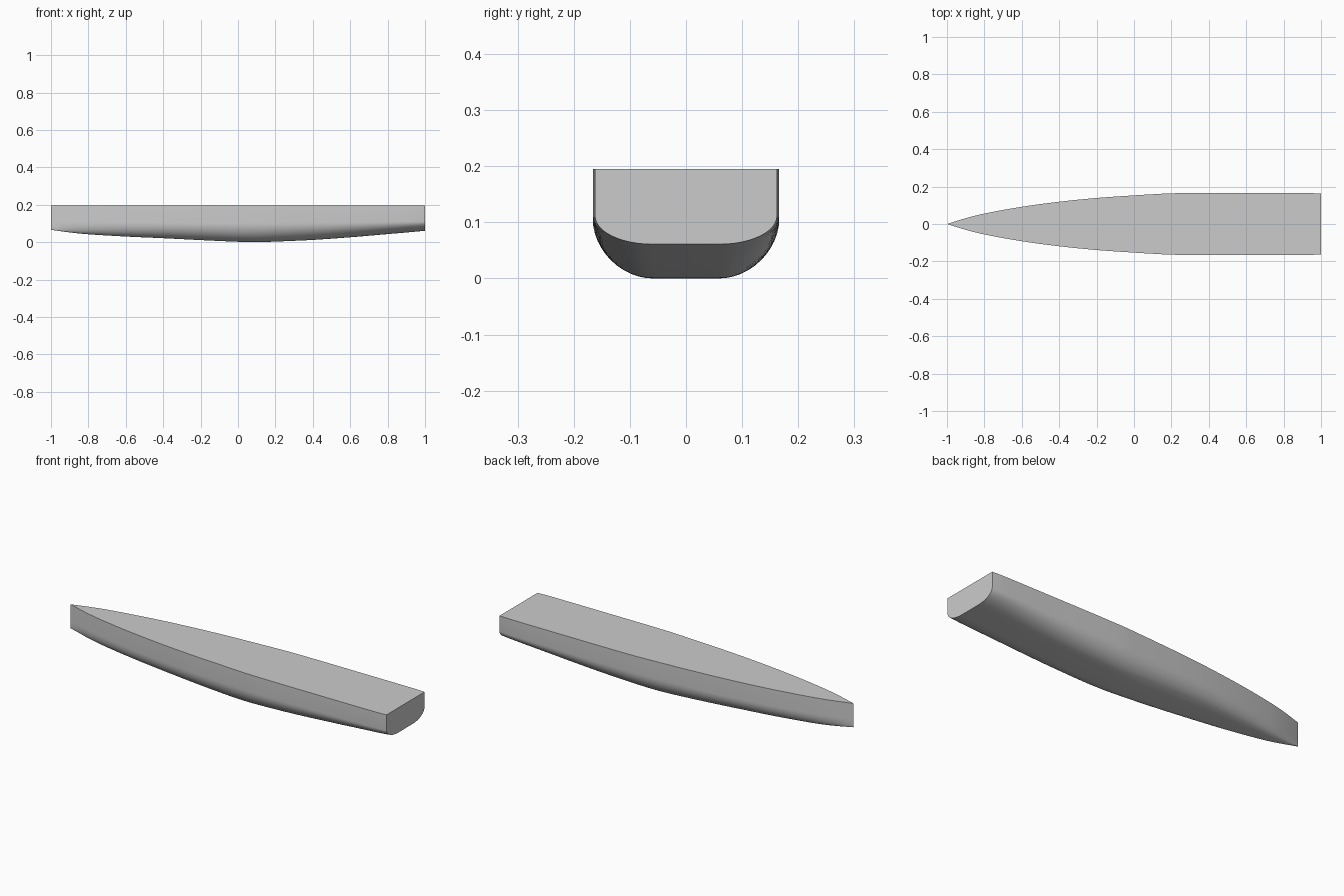
import bpy
import bmesh
from math import sin, cos, pi

cube = bpy.data.objects.get("Cube")
if cube:
    bpy.data.objects.remove(cube, do_unlink=True)

DECK_Z = 0.195
# Stations from bow to stern: x, half beam, keel height
STATIONS = [
    (-1.0, 0.0, 0.066), (-0.9, 0.031, 0.052), (-0.8, 0.056, 0.042),
    (-0.6, 0.092, 0.030), (-0.4, 0.119, 0.021), (-0.2, 0.139, 0.011),
    (0.0, 0.153, 0.002), (0.1, 0.159, 0.0), (0.2, 0.164, 0.003),
    (0.4, 0.166, 0.012), (0.6, 0.166, 0.026), (0.8, 0.166, 0.043),
    (0.95, 0.165, 0.056), (1.0, 0.162, 0.061),
]
BILGE_STEPS = 12


def smooth_value(x, column):
    """Catmull-Rom style interpolation of one station column."""
    last = len(STATIONS) - 1
    i = max(k for k in range(last) if STATIONS[k][0] <= x)
    a, b = STATIONS[i], STATIONS[i + 1]

    def slope(k):
        p, q = STATIONS[max(k - 1, 0)], STATIONS[min(k + 1, last)]
        return (q[column] - p[column]) / (q[0] - p[0])

    h = b[0] - a[0]
    t = (x - a[0]) / h
    s = t * t * (3 - 2 * t)
    return (a[column] * (1 - s) + b[column] * s
            + h * t * (1 - t) * ((1 - t) * slope(i) - t * slope(i + 1)))


def half_section(x):
    """Half of a hull section from deck edge to flat bottom, as (y, z)."""
    beam, keel = smooth_value(x, 1), smooth_value(x, 2)
    flat = 0.37 * beam
    bilge_top = 0.103 + 0.008 * x * x
    points = [(beam, DECK_Z)]
    for k in range(BILGE_STEPS + 1):
        a = pi / 2 * k / BILGE_STEPS
        points.append((flat + (beam - flat) * cos(a),
                       bilge_top - (bilge_top - keel) * sin(a)))
    return points


# Lofted hull with a closed deck and transom
bm = bmesh.new()
rows = []
COUNT = 60
for n in range(COUNT + 1):
    x = -1 + 2 * n / COUNT
    half = half_section(x)
    ring = half + [(-y, z) for y, z in reversed(half)]
    rows.append([bm.verts.new((x, y, z)) for y, z in ring])
for r, s in zip(rows, rows[1:]):
    for k in range(len(r)):
        j = (k + 1) % len(r)
        bm.faces.new((r[k], r[j], s[j], s[k]))
bm.faces.new(rows[-1])

# The bow section closes to a sharp stem
bmesh.ops.remove_doubles(bm, verts=bm.verts, dist=0.0001)
bmesh.ops.recalc_face_normals(bm, faces=bm.faces)

mesh = bpy.data.meshes.new("hull")
bm.to_mesh(mesh)
bm.free()
hull = bpy.data.objects.new("hull", mesh)
bpy.context.collection.objects.link(hull)

# Plain grey paint
grey = bpy.data.materials.new("plain_grey")
grey.use_nodes = True
color = (0.6, 0.6, 0.6, 1.0)
grey.diffuse_color = color
grey.node_tree.nodes["Principled BSDF"].inputs["Base Color"].default_value = color
mesh.materials.append(grey)

bpy.context.view_layer.objects.active = hull
hull.select_set(True)
bpy.ops.object.shade_smooth_by_angle(angle=pi / 6)
